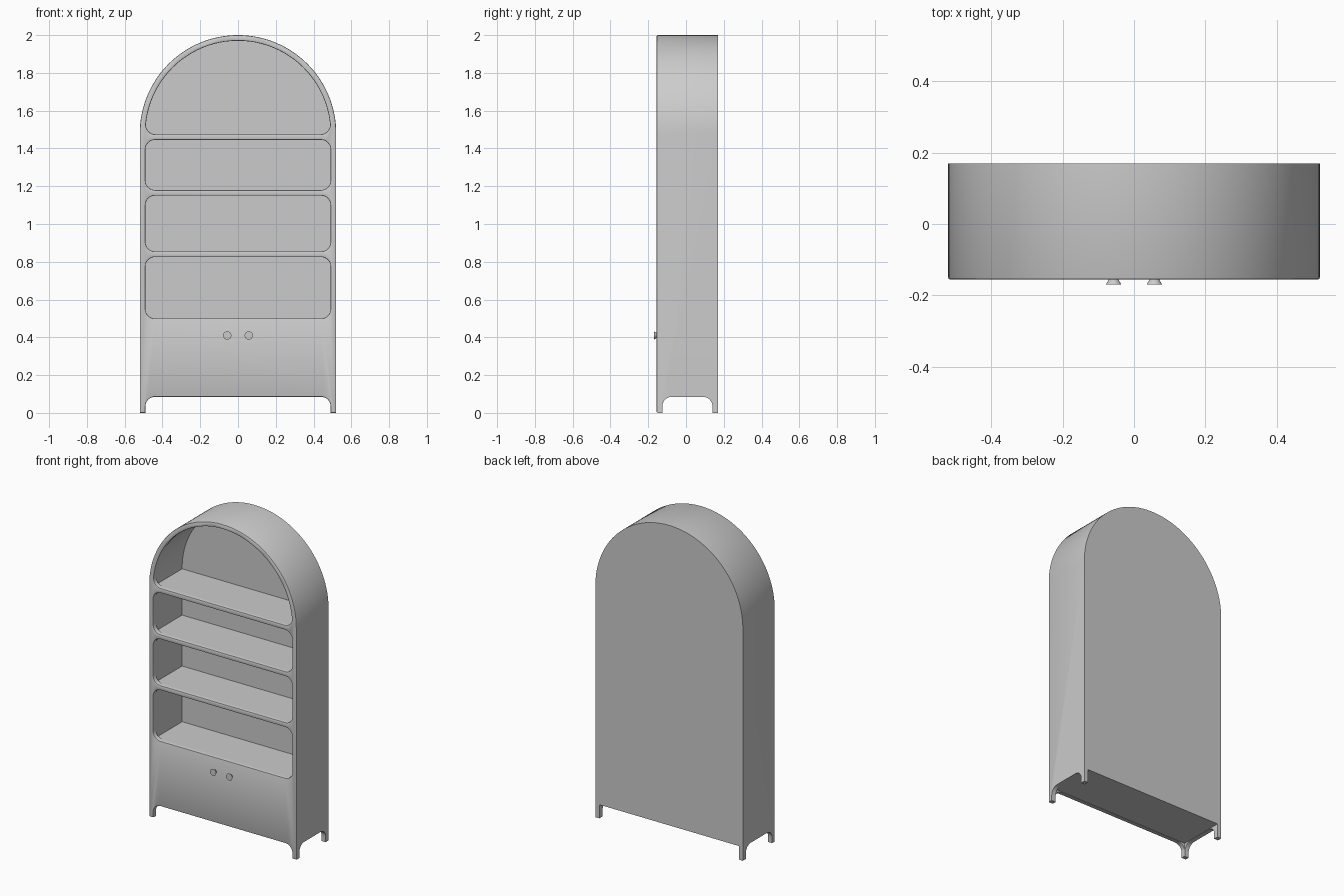
import bpy, bmesh
from math import sin, cos, pi, sqrt, atan2, radians
from mathutils import Vector

cube = bpy.data.objects.get("Cube")
if cube:
    bpy.data.objects.remove(cube)

HALF, INNER, SPRING = 0.52, 0.49, 1.48      # half widths, height where the arch starts
FRONT, BACK, WALL = -0.155, 0.17, 0.03

grey = bpy.data.materials.new("soft grey")
grey.use_nodes = True
grey.diffuse_color = (0.6, 0.6, 0.6, 1)
grey.node_tree.nodes["Principled BSDF"].inputs["Base Color"].default_value = (0.6, 0.6, 0.6, 1)


def arc(cx, cz, r, start, end, steps):
    return [(cx + r * cos(start + (end - start) * i / steps),
             cz + r * sin(start + (end - start) * i / steps)) for i in range(steps + 1)]


def rounded(x0, x1, z0, z1, r=0.05):
    pts = []
    corners = [(x1 - r, z1 - r), (x0 + r, z1 - r), (x0 + r, z0 + r), (x1 - r, z0 + r)]
    for i, (cx, cz) in enumerate(corners):
        pts += arc(cx, cz, r, i * pi / 2, (i + 1) * pi / 2, 8)
    return pts


def box(x0, x1, z0, z1):
    return [(x0, z0), (x1, z0), (x1, z1), (x0, z1)]


def prism(name, pts, a, b, along="y"):
    """Extrude a flat profile from a to b along one axis."""
    bm = bmesh.new()
    place = (lambda p: (p[0], a, p[1])) if along == "y" else (lambda p: (a, p[0], p[1]))
    face = bm.faces.new([bm.verts.new(place(p)) for p in pts])
    new = bmesh.ops.extrude_face_region(bm, geom=[face])["geom"]
    move = Vector((0, b - a, 0)) if along == "y" else Vector((b - a, 0, 0))
    bmesh.ops.translate(bm, verts=[v for v in new if isinstance(v, bmesh.types.BMVert)], vec=move)
    bmesh.ops.recalc_face_normals(bm, faces=bm.faces)
    mesh = bpy.data.meshes.new(name)
    bm.to_mesh(mesh)
    bm.free()
    obj = bpy.data.objects.new(name, mesh)
    bpy.context.collection.objects.link(obj)
    return obj


def smooth(obj):
    bpy.ops.object.select_all(action="DESELECT")
    obj.select_set(True)
    bpy.context.view_layer.objects.active = obj
    bpy.ops.object.shade_smooth_by_angle(angle=radians(30))


# Arched cabinet block
cabinet = prism("cabinet", [(-HALF, 0), (HALF, 0)] + arc(0, SPRING, HALF, 0, pi, 64), FRONT, BACK)
cabinet.data.materials.append(grey)


def cut(pts, a, b, along="y"):
    tool = prism("cutter", pts, a, b, along)
    tool.hide_render = True
    mod = cabinet.modifiers.new("cut", "BOOLEAN")
    mod.operation, mod.solver, mod.object = "DIFFERENCE", "EXACT", tool
    bpy.context.view_layer.objects.active = cabinet
    bpy.ops.object.modifier_apply(modifier=mod.name)
    bpy.data.objects.remove(tool)


# Square-cornered shelf bays behind rounded front openings
GAP = 0.002
inside = (FRONT + WALL - GAP, BACK - WALL)
for z0, z1 in [(0.5, 0.825), (0.855, 1.15), (1.18, 1.445)]:
    cut(box(-INNER - GAP, INNER + GAP, z0 - GAP, z1 + GAP), *inside)
    cut(rounded(-INNER, INNER, z0, z1), -0.3, 0)

# Arched top bay, its opening filleted at the lower corners
floor, r = 1.475, 0.05
cz = floor + r
cx = sqrt((INNER - r) ** 2 - (cz - SPRING) ** 2)
tilt = atan2(cz - SPRING, cx)
cut([(-INNER - GAP, floor - GAP), (INNER + GAP, floor - GAP)]
    + arc(0, SPRING, INNER + GAP, 0, pi, 64), *inside)
cut(arc(0, SPRING, INNER, tilt, pi - tilt, 64)[1:-1]
    + arc(-cx, cz, r, pi - tilt, 1.5 * pi, 8)
    + arc(cx, cz, r, 1.5 * pi, 2 * pi + tilt, 8), -0.3, 0)

# Hollow base, open at the back, with arched aprons between the feet
LEG = 0.085
cut(box(-INNER - GAP, INNER + GAP, -0.2, LEG + GAP), *(inside[0], 0.4))
cut(rounded(-INNER, INNER, -0.2, LEG), -0.3, 0)
cut(rounded(FRONT + WALL, BACK - WALL, -0.2, LEG), -1, 1, "x")

# Softened front edges
bm = bmesh.new()
bm.from_mesh(cabinet.data)
bmesh.ops.remove_doubles(bm, verts=bm.verts, dist=0.0001)
rim = [e for e in bm.edges
       if all(abs(v.co.y - FRONT) < 0.0005 for v in e.verts)
       and len(e.link_faces) == 2 and e.calc_face_angle() > 1]
bmesh.ops.bevel(bm, geom=rim, offset=0.005, segments=2, profile=0.5, affect="EDGES")
bm.to_mesh(cabinet.data)
bm.free()
smooth(cabinet)

# Flared door knobs
for side, x in (("left", 0.057), ("right", -0.057)):
    bpy.ops.mesh.primitive_cone_add(vertices=32, radius1=0.012, radius2=0.022, depth=0.017,
                                    location=(x, FRONT - 0.0065, 0.41), rotation=(pi / 2, 0, 0))
    knob = bpy.context.object
    knob.name = side + "_knob"
    knob.data.materials.append(grey)
    smooth(knob)
